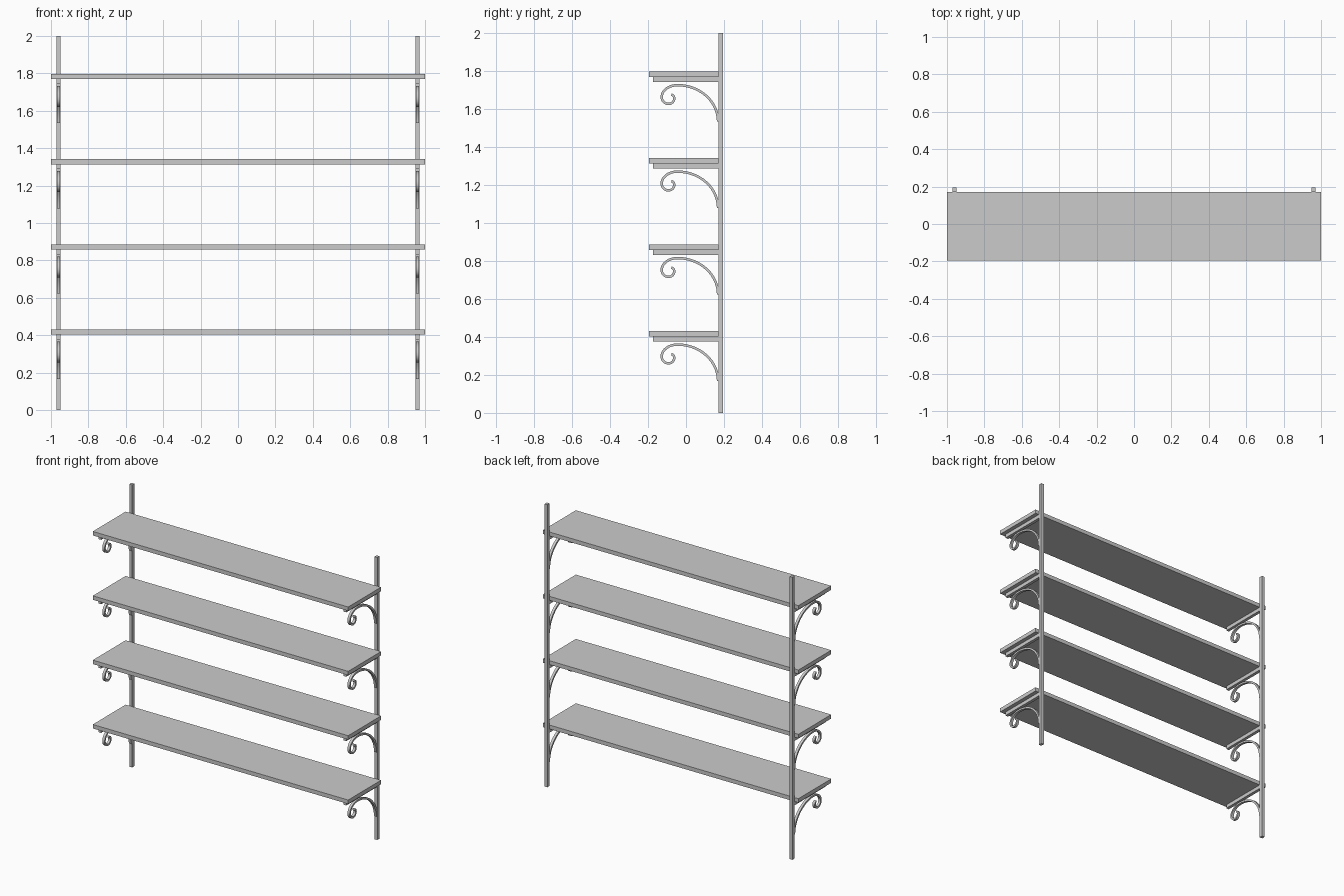
import bpy, bmesh, math

if "Cube" in bpy.data.objects:
    bpy.data.objects.remove(bpy.data.objects["Cube"])

PITCH = 0.4555
SHELF_TOPS = [0.431 + PITCH * i for i in range(4)]
POST_X = 0.96


def box(name, x0, x1, y0, y1, z0, z1):
    bm = bmesh.new()
    bmesh.ops.create_cube(bm, size=1)
    for v in bm.verts:
        v.co.x = x0 if v.co.x < 0 else x1
        v.co.y = y0 if v.co.y < 0 else y1
        v.co.z = z0 if v.co.z < 0 else z1
    return finish(name, bm)


def finish(name, bm):
    bmesh.ops.recalc_face_normals(bm, faces=bm.faces)
    me = bpy.data.meshes.new(name)
    bm.to_mesh(me)
    bm.free()
    ob = bpy.data.objects.new(name, me)
    bpy.context.collection.objects.link(ob)
    return ob


def scroll_path():
    # Quarter-ellipse arcs: centre y, centre z, radius y, radius z, start angle, steps
    arcs = [(-0.045, -0.263, 0.214, 0.192, 0, 14),
            (-0.045, -0.134, 0.083, 0.063, 90, 10),
            (-0.092, -0.134, 0.036, 0.036, 180, 8),
            (-0.092, -0.141, 0.030, 0.029, 270, 8),
            (-0.077, -0.141, 0.015, 0.019, 0, 6)]
    pts = []
    for cy, cz, ry, rz, start, n in arcs:
        for i in range(n):
            a = math.radians(start + 90 * i / n)
            pts.append((cy + ry * math.cos(a), cz + rz * math.sin(a)))
    pts.append((-0.077, -0.122))
    return pts


def scroll(name, x, z, width=0.018, thick=0.013):
    # Flat bar swept along the scroll path
    pts = scroll_path()
    bm = bmesh.new()
    rings = []
    for i, (py, pz) in enumerate(pts):
        a, b = pts[max(i - 1, 0)], pts[min(i + 1, len(pts) - 1)]
        d = math.hypot(b[0] - a[0], b[1] - a[1])
        ny, nz = -(b[1] - a[1]) / d, (b[0] - a[0]) / d
        rings.append([bm.verts.new((x + sx * width / 2, py + s * ny * thick / 2,
                                    z + pz + s * nz * thick / 2))
                      for sx, s in ((-1, -1), (1, -1), (1, 1), (-1, 1))])
    for r, q in zip(rings, rings[1:]):
        for k in range(4):
            bm.faces.new((r[k], r[(k + 1) % 4], q[(k + 1) % 4], q[k]))
    bm.faces.new(rings[0])
    bm.faces.new(rings[-1])
    ob = finish(name, bm)
    bpy.context.view_layer.objects.active = ob
    ob.select_set(True)
    bpy.ops.object.shade_smooth_by_angle(angle=math.radians(40))
    ob.select_set(False)


# Shelf boards
for i, z in enumerate(SHELF_TOPS):
    box(f"shelf_{i + 1}", -1, 1, -0.196, 0.171, z - 0.028, z)

# Posts with support rails and scroll brackets on both sides
for side, s in (("left", -1), ("right", 1)):
    x = s * POST_X
    box(f"post_{side}", x - 0.011, x + 0.011, 0.171, 0.196, 0, 2)
    for i, z in enumerate(SHELF_TOPS):
        box(f"rail_{side}_{i + 1}", x - 0.011, x + 0.011, -0.175, 0.171, z - 0.054, z - 0.028)
        scroll(f"scroll_bracket_{side}_{i + 1}", x, z)
